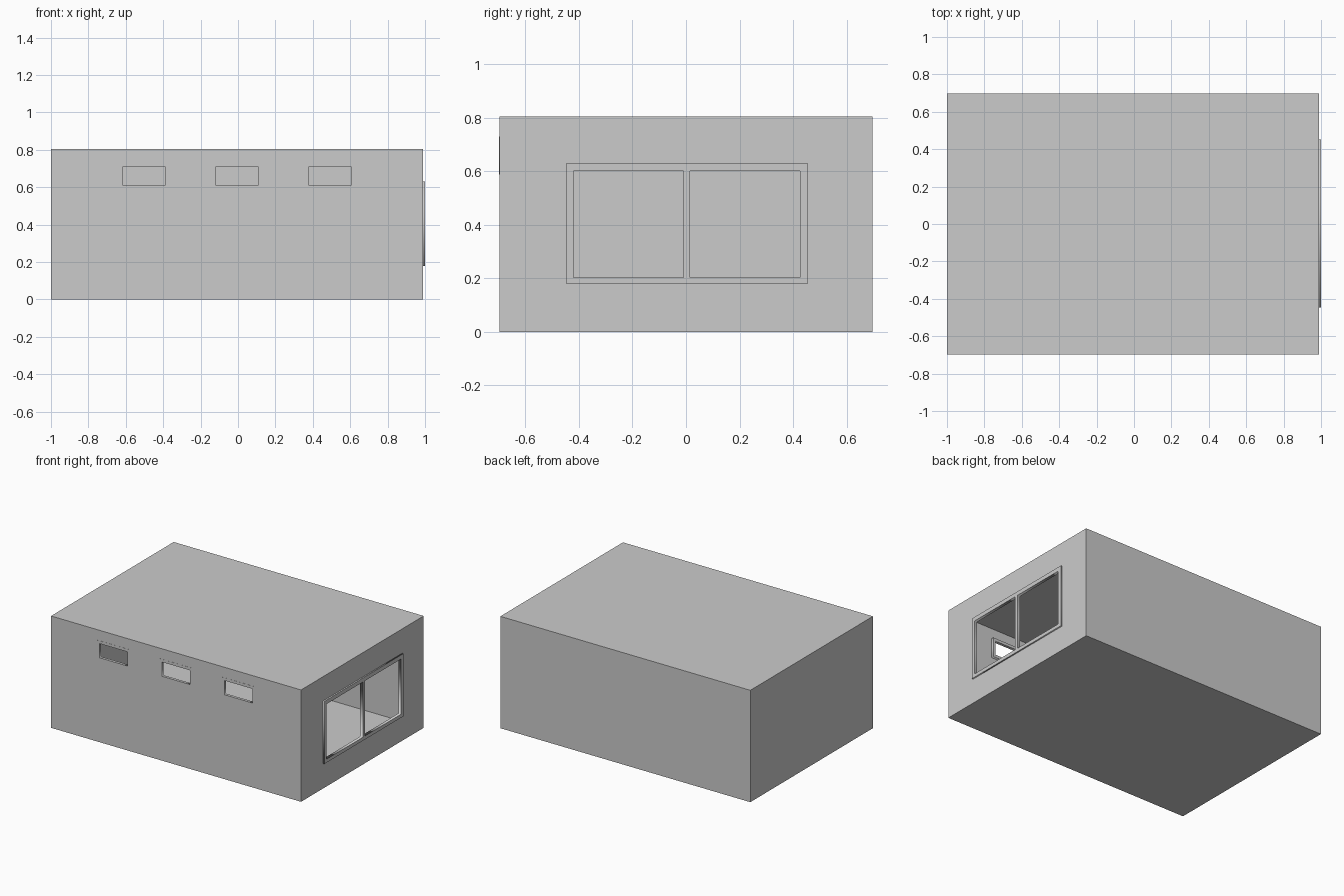
import bpy
import math
from mathutils import Matrix

if "Cube" in bpy.data.objects:
    bpy.data.objects.remove(bpy.data.objects["Cube"])

LEFT, RIGHT, HALF_D, H = -1.0, 0.99, 0.697, 0.805


def panel(name, outer, holes, placement, depth=0.0):
    """Flat rectangular panel with rectangular holes; rects are (u0, v0, u1, v1)."""
    curve = bpy.data.curves.new(name, 'CURVE')
    curve.dimensions = '2D'
    curve.fill_mode = 'BOTH'
    curve.extrude = depth / 2
    for u0, v0, u1, v1 in [outer] + holes:
        spline = curve.splines.new('POLY')
        spline.points.add(3)
        for p, (u, v) in zip(spline.points, [(u0, v0), (u1, v0), (u1, v1), (u0, v1)]):
            p.co = (u, v, 0, 1)
        spline.use_cyclic_u = True
    obj = bpy.data.objects.new(name, curve)
    bpy.context.collection.objects.link(obj)
    obj.matrix_world = placement
    bpy.ops.object.select_all(action='DESELECT')
    obj.select_set(True)
    bpy.context.view_layer.objects.active = obj
    bpy.ops.object.convert(target='MESH')


def facing_y(y):
    return Matrix.Translation((0, y, 0)) @ Matrix.Rotation(math.pi / 2, 4, 'X')


def facing_x(x):
    return (Matrix.Translation((x, 0, 0)) @ Matrix.Rotation(math.pi / 2, 4, 'Z')
            @ Matrix.Rotation(math.pi / 2, 4, 'X'))


# Openings
small = [(c - 0.112, 0.608, c + 0.112, 0.71) for c in (-0.503, -0.006, 0.492)]
panes = [(-0.421, 0.204, -0.009, 0.601), (0.015, 0.204, 0.426, 0.601)]
big_frame = (-0.447, 0.179, 0.453, 0.63)

# Floor, roof and thin walls
plan = (LEFT, -HALF_D, RIGHT, HALF_D)
front = (LEFT, 0, RIGHT, H)
side = (-HALF_D, 0, HALF_D, H)
panel("floor", plan, [], Matrix.Identity(4))
panel("roof", plan, [], Matrix.Translation((0, 0, H)))
panel("front_wall", front, small, facing_y(-HALF_D))
panel("back_wall", front, [], facing_y(HALF_D))
panel("left_wall", side, [], facing_x(LEFT))
panel("right_wall", side, [(-0.421, 0.204, 0.426, 0.601)], facing_x(RIGHT))

# Double window frame on the right wall
panel("large_window_frame", big_frame, panes, facing_x(0.989), 0.022)

# Three small window frames, almost flush with the front wall
for i, (u0, v0, u1, v1) in enumerate(small):
    panel(f"small_window_frame_{i + 1}", (u0 - 0.02, v0 - 0.02, u1 + 0.02, v1 + 0.02),
          [(u0, v0, u1, v1)], facing_y(-HALF_D + 0.009), 0.02)
